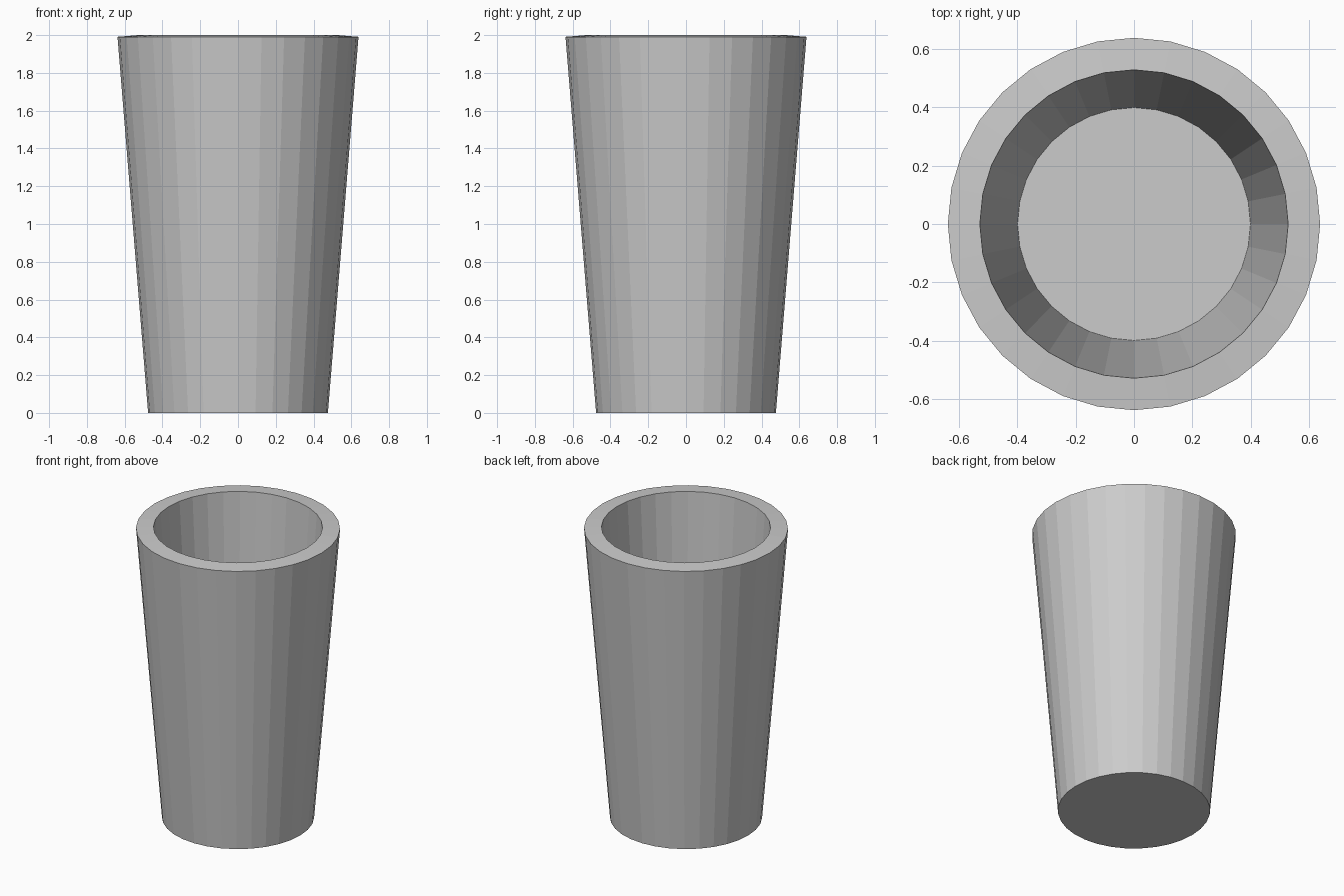
import bpy
import bmesh
from mathutils import Matrix

if "Cube" in bpy.data.objects:
    bpy.data.objects.remove(bpy.data.objects["Cube"])

BOTTOM_R, TOP_R = 0.476, 0.638
HEIGHT, WALL = 1.991, 0.11

# Tapered cup shell: 32-sided cone frustum, open at the top
bm = bmesh.new()
bmesh.ops.create_cone(bm, cap_ends=True, segments=32,
                      radius1=BOTTOM_R, radius2=TOP_R, depth=HEIGHT,
                      matrix=Matrix.Translation((0, 0, HEIGHT / 2)))
lid = [f for f in bm.faces if f.calc_center_median().z > HEIGHT - 0.01]
bmesh.ops.delete(bm, geom=lid, context='FACES_ONLY')

mesh = bpy.data.meshes.new("cup")
bm.to_mesh(mesh)
bm.free()
cup = bpy.data.objects.new("cup", mesh)
bpy.context.collection.objects.link(cup)

# Wall thickness grown inwards, giving the slightly sloped rim and inner floor
solid = cup.modifiers.new("wall_thickness", 'SOLIDIFY')
solid.thickness = WALL
solid.offset = -1
